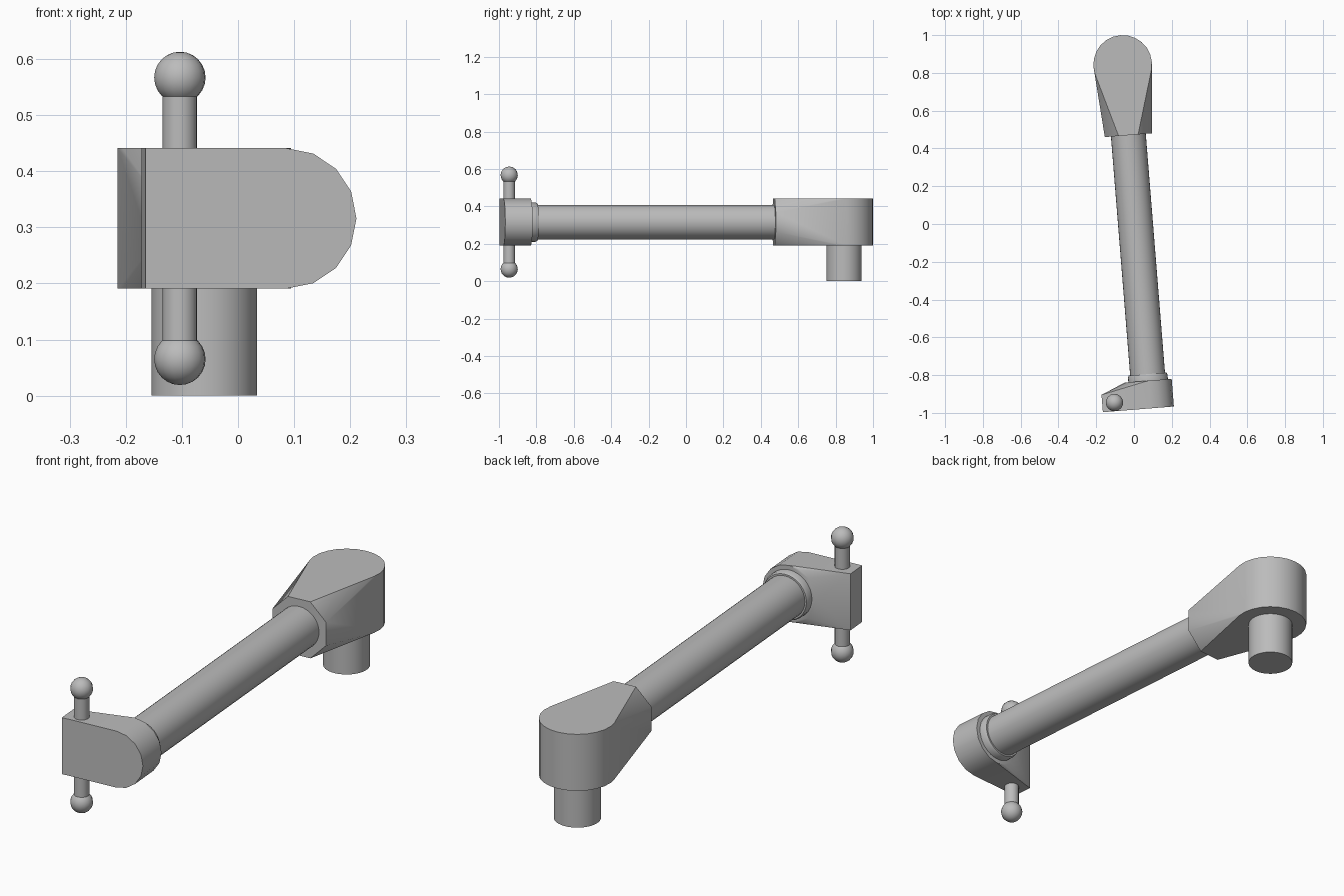
import bpy, bmesh
from math import cos, sin, pi, radians
from mathutils import Matrix, Vector

if "Cube" in bpy.data.objects:
    bpy.data.objects.remove(bpy.data.objects["Cube"], do_unlink=True)

steel = bpy.data.materials.new("grey steel")
steel.use_nodes = True
GREY = (0.5, 0.5, 0.5, 1)
steel.diffuse_color = GREY
steel.node_tree.nodes["Principled BSDF"].inputs["Base Color"].default_value = GREY

# Arm frame: origin at the pivot, y runs along the tube, turned slightly about z
AXIS_Z = 0.316
R = 0.125            # half height of both heads
FRONT, REAR = -1.827, -1.68   # faces of the clamp head
FRAME = Matrix.Translation((-0.06, 0.845, AXIS_Z)) @ Matrix.Rotation(radians(4.6), 4, "Z")


def finish(name, bm):
    bmesh.ops.recalc_face_normals(bm, faces=bm.faces[:])
    mesh = bpy.data.meshes.new(name)
    bm.to_mesh(mesh)
    bm.free()
    mesh.materials.append(steel)
    ob = bpy.data.objects.new(name, mesh)
    ob.matrix_world = FRAME
    bpy.context.collection.objects.link(ob)
    bpy.ops.object.select_all(action="DESELECT")
    ob.select_set(True)
    bpy.context.view_layer.objects.active = ob
    bpy.ops.object.shade_smooth_by_angle(angle=radians(30))
    return ob


def ring(r, n, plane, at, turn=0.0):
    """Points of a circle, flat ('z') or across the tube axis ('y')."""
    pts = []
    for i in range(n):
        t = 2 * pi * i / n + turn
        u, v = r * cos(t), r * sin(t)
        pts.append(Vector((u, v, at) if plane == "z" else (u, at, v)))
    return pts


def hull(name, points):
    bm = bmesh.new()
    for p in points:
        bm.verts.new(p)
    res = bmesh.ops.convex_hull(bm, input=bm.verts[:])
    loose = [v for v in bm.verts if not v.link_faces]
    bmesh.ops.delete(bm, geom=loose, context="VERTS")
    bmesh.ops.dissolve_limit(bm, angle_limit=radians(0.5),
                             verts=bm.verts[:], edges=bm.edges[:])
    return finish(name, bm)


# Pivot head: round drum tapering to an octagonal socket
octagon = ring(R / cos(pi / 8), 8, "y", -0.376, pi / 8)
hull("pivot_head", ring(0.155, 24, "z", R) + ring(0.155, 24, "z", -R) + octagon)

# Pivot post below the drum
hull("pivot_post", ring(0.0945, 32, "z", -AXIS_Z) + ring(0.0945, 32, "z", -R))

# Arm tube and its chamfered collar
hull("arm_tube", ring(0.0925, 32, "y", REAR) + ring(0.0925, 32, "y", -0.37))
hull("tube_collar", ring(0.105, 32, "y", REAR - 0.01) + ring(0.105, 32, "y", -1.655)
     + ring(0.1, 32, "y", -1.645))

# Clamp head: round on one end, thinning to a flat square end
corners = [Vector((-0.252, y, z)) for y in (FRONT, -1.735) for z in (-R, R)]
hull("clamp_head", ring(R, 16, "y", FRONT) + ring(R, 16, "y", REAR) + corners)

# Handle bar through the flat end, with a ball at each tip
bar = Vector((-0.187, -1.781, 0))
hull("handle_bar", [p + bar for z in (-0.25, 0.25) for p in ring(0.031, 16, "z", z)])
for name, z in (("upper_ball", 0.251), ("lower_ball", -0.251)):
    bm = bmesh.new()
    bmesh.ops.create_uvsphere(bm, u_segments=16, v_segments=12, radius=0.046,
                              matrix=Matrix.Translation(bar + Vector((0, 0, z))))
    finish(name, bm)
